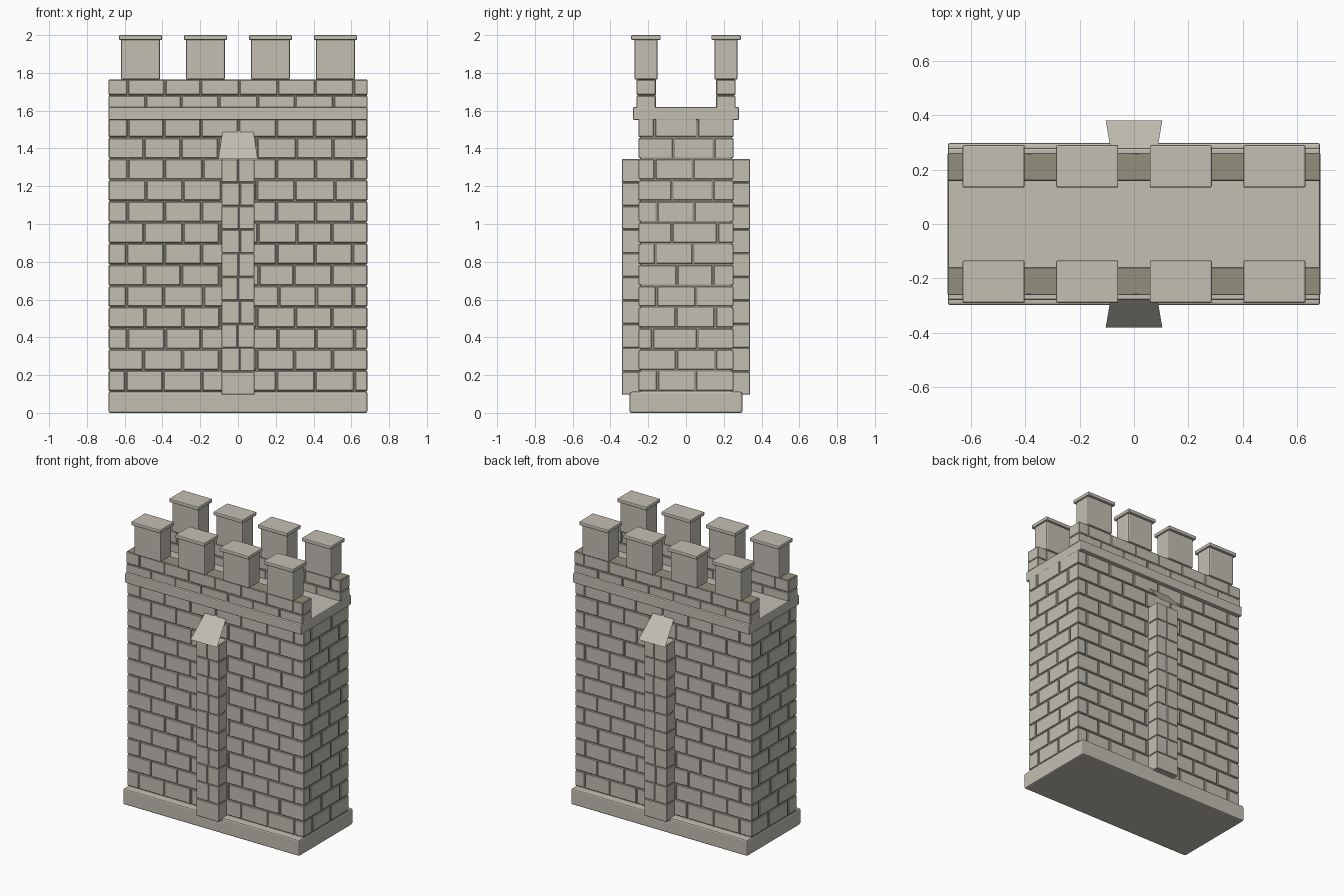
import bpy, bmesh, random
from mathutils import Matrix, Vector

if "Cube" in bpy.data.objects:
    bpy.data.objects.remove(bpy.data.objects["Cube"])

random.seed(4)


def material(name, rgb):
    m = bpy.data.materials.new(name)
    m.diffuse_color = (*rgb, 1)
    m.use_nodes = True
    m.node_tree.nodes["Principled BSDF"].inputs["Base Color"].default_value = m.diffuse_color
    return m


STONE = material("pale stone", (0.55, 0.52, 0.45))
MORTAR = material("olive mortar", (0.29, 0.28, 0.205))


def boxes(name, spans, mat, bevel=0.0, segments=1):
    """One object from a list of ((x0, x1), (y0, y1), (z0, z1)) boxes."""
    bm = bmesh.new()
    for span in spans:
        mid = Vector([(a + b) / 2 for a, b in span])
        size = [b - a for a, b in span]
        bmesh.ops.create_cube(bm, size=1, matrix=Matrix.Translation(mid) @ Matrix.Diagonal((*size, 1)))
    if bevel:
        bmesh.ops.bevel(bm, geom=bm.edges[:], offset=bevel, segments=segments,
                        affect='EDGES', profile=0.5, clamp_overlap=True)
    return finish(name, bm, mat)


def finish(name, bm, mat):
    mesh = bpy.data.meshes.new(name)
    bm.to_mesh(mesh)
    bm.free()
    mesh.materials.append(mat)
    ob = bpy.data.objects.new(name, mesh)
    bpy.context.collection.objects.link(ob)
    return ob


def course(lo, hi, first, pitch, gap, jitter=0.008):
    """Split lo..hi into stones with joints at first + k * pitch."""
    cuts = [lo]
    j = first
    while j < hi - 0.03:
        cuts.append(j + random.uniform(-jitter, jitter))
        j += pitch
    cuts.append(hi)
    return [(a + (gap if a != lo else 0), b - (gap if b != hi else 0))
            for a, b in zip(cuts, cuts[1:])]


def span(sign, a, b):
    return tuple(sorted((sign * a, sign * b)))


W = 0.685

# plinth, string course
boxes("plinth", [((-W, W), (-0.298, 0.298), (0, 0.112))], STONE, 0.009, 2)
boxes("string_course", [((-W, W), (-0.28, 0.28), (1.55, 1.62))], STONE, 0.007, 2)

# wall core in mortar
boxes("wall_core", [((-W + 0.005, W - 0.005), (-0.244, 0.244), (0.1, 1.56))], MORTAR)

# wall stones in alternating courses, cut off under the string course
H, Z0 = 0.1121, 0.113
face, ends = [], []
for sign in (-1, 1):
    for i in range(13):
        z = (Z0 + i * H + 0.003, min(Z0 + (i + 1) * H - 0.003, 1.556))
        odd = i % 2
        for x in course(-W, W, -0.495 if odd else -0.59, 0.2, 0.004):
            face.append((x, span(sign, 0.235, 0.251), z))
        z = (z[0] + 0.002, z[1] - 0.002)
        for y in course(-0.25, 0.25, -0.06 if odd else -0.165, 0.215, 0.006, 0.014):
            ends.append((span(sign, 0.67, W + 0.0005), y, z))
boxes("wall_face_stones", face, STONE, 0.004)
boxes("wall_end_stones", ends, STONE, 0.002)

for sign, side in ((-1, "front"), (1, "back")):
    # buttress
    boxes(side + "_buttress_core", [((-0.083, 0.083), span(sign, 0.2, 0.335), (0.1, 1.34))], MORTAR)
    stones = []
    for i in range(10):
        z = (0.095 + i * 0.125 + 0.002, 0.095 + (i + 1) * 0.125 - 0.002)
        for x in course(-0.088, 0.088, 0.005 if i else 1, 1, 0.002):
            stones.append((x, span(sign, 0.22, 0.34), z))
    boxes(side + "_buttress_stones", stones, STONE, 0.003)

    # sloped slab over the buttress, a single sheet
    bm = bmesh.new()
    pts = [(-0.104, 0.38, 1.345), (0.104, 0.38, 1.345), (0.081, 0.245, 1.495), (-0.081, 0.245, 1.495)]
    vs = [bm.verts.new((x * -sign, y * sign, z)) for x, y, z in pts]
    bm.faces.new(vs)
    finish(side + "_buttress_slope", bm, STONE)

    # parapet: mortar core with stones on both faces and the ends
    boxes(side + "_parapet_core",
          [((-W + 0.003, W - 0.003), span(sign, 0.162, 0.258), (1.61, 1.765))], MORTAR)
    stones = []
    for z, first, yj in (((1.615, 1.677), -0.495, 0.3), ((1.684, 1.763), -0.59, 0.3)):
        for x in course(-W, W, first, 0.2, 0.004):
            stones.append((x, span(sign, 0.25, 0.262), z))
            stones.append((x, span(sign, 0.158, 0.17), z))
        for end in (-1, 1):
            stones.append((span(end, 0.67, W + 0.0005), span(sign, 0.16, 0.26), z))
    boxes(side + "_parapet_stones", stones, STONE, 0.003)

    # merlons with caps
    xs = [-0.516, -0.172, 0.172, 0.516]
    boxes(side + "_merlons", [((x - 0.103, x + 0.103), span(sign, 0.15, 0.272), (1.764, 1.982))
                              for x in xs], STONE, 0.008, 2)
    boxes(side + "_merlon_caps", [((x - 0.114, x + 0.114), span(sign, 0.134, 0.29), (1.974, 2.0))
                                  for x in xs], STONE, 0.006, 2)
